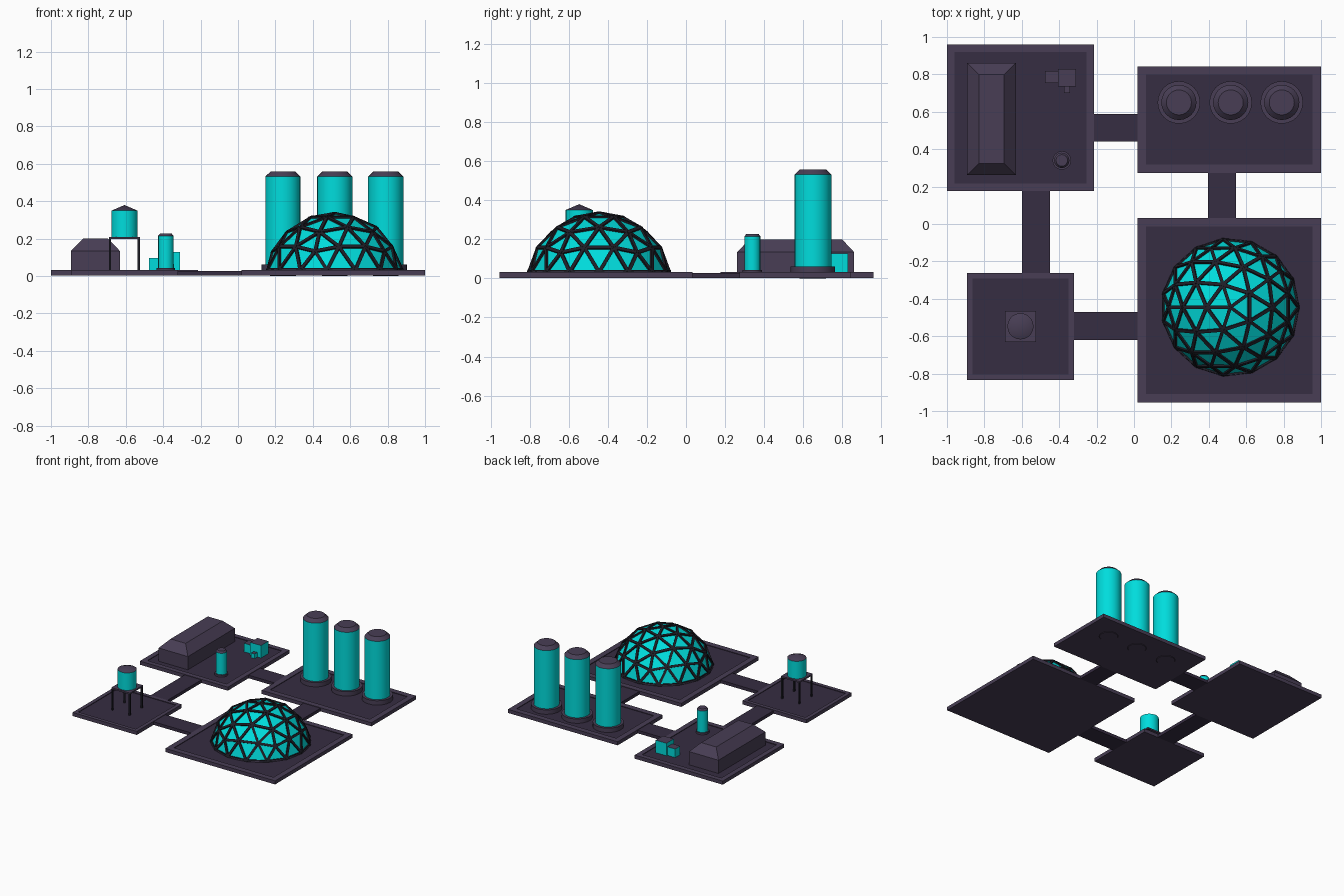
import bpy, bmesh, math
from mathutils import Vector, Matrix

if "Cube" in bpy.data.objects:
    bpy.data.objects.remove(bpy.data.objects["Cube"])


def material(name, rgb):
    m = bpy.data.materials.new(name)
    m.diffuse_color = (*rgb, 1)
    m.use_nodes = True
    m.node_tree.nodes["Principled BSDF"].inputs["Base Color"].default_value = m.diffuse_color
    return m


CYAN = material("cyan", (0.0, 0.72, 0.72))
TRIM = material("trim", (0.065, 0.048, 0.09))
DARK = material("dark", (0.037, 0.026, 0.054))
STRUT = material("strut", (0.013, 0.013, 0.02))


def finish(name, bm, mats, smooth=False):
    bmesh.ops.recalc_face_normals(bm, faces=bm.faces)
    me = bpy.data.meshes.new(name)
    bm.to_mesh(me)
    bm.free()
    for m in mats:
        me.materials.append(m)
    ob = bpy.data.objects.new(name, me)
    bpy.context.collection.objects.link(ob)
    if smooth:
        bpy.ops.object.select_all(action='DESELECT')
        ob.select_set(True)
        bpy.context.view_layer.objects.active = ob
        bpy.ops.object.shade_smooth_by_angle(angle=math.radians(31))
    return ob


def add_box(bm, x0, x1, y0, y1, z0, z1):
    m = Matrix.Translation(((x0 + x1) / 2, (y0 + y1) / 2, (z0 + z1) / 2)) \
        @ Matrix.Diagonal((x1 - x0, y1 - y0, z1 - z0, 1))
    return bmesh.ops.create_cube(bm, size=1, matrix=m)["verts"]


def top_face(bm):
    return max(bm.faces, key=lambda f: f.calc_center_median().z)


def box(name, dims, mat, top=None):
    bm = bmesh.new()
    add_box(bm, *dims)
    if top:
        top_face(bm).material_index = 1
    return finish(name, bm, [mat, top or mat])


def lathe(name, cx, cy, profile, mats, bands, n):
    """Closed solid from (radius, z) points; bands = material index per segment."""
    bm = bmesh.new()
    rings = []
    for r, z in profile:
        if r == 0:
            rings.append([bm.verts.new((cx, cy, z))] * n)
        else:
            rings.append([bm.verts.new((cx + r * math.cos(2 * math.pi * i / n),
                                        cy + r * math.sin(2 * math.pi * i / n), z))
                          for i in range(n)])
    for lo, hi, mi in zip(rings, rings[1:], bands):
        for i in range(n):
            j = (i + 1) % n
            loop = dict.fromkeys((lo[i], lo[j], hi[j], hi[i]))
            bm.faces.new(list(loop)).material_index = mi
    for ring, mi in ((rings[0], bands[0]), (rings[-1], bands[-1])):
        if ring[0] is not ring[1]:
            bm.faces.new(ring).material_index = mi
    return finish(name, bm, mats, True)


# Ground pads with raised rims
Z0, TOP, FLOOR = 0.003, 0.032, 0.027
for name, x0, x1, y0, y1, rim in (
        ("storage_pad", -1.0, -0.214, 0.176, 0.96, 0.04),
        ("silo_pad", 0.02, 1.0, 0.273, 0.843, 0.045),
        ("dome_pad", 0.02, 1.0, -0.955, 0.032, 0.045),
        ("tower_pad", -0.893, -0.32, -0.834, -0.262, 0.03)):
    bm = bmesh.new()
    add_box(bm, x0, x1, y0, y1, Z0, TOP)
    face = top_face(bm)
    bmesh.ops.inset_region(bm, faces=[face], thickness=rim, use_even_offset=True)
    face.material_index = 1
    ext = bmesh.ops.extrude_face_region(bm, geom=[face])
    bmesh.ops.delete(bm, geom=[face], context='FACES_ONLY')
    for v in ext["geom"]:
        if isinstance(v, bmesh.types.BMVert):
            v.co.z = FLOOR
    finish(name, bm, [TRIM, DARK])

# Walkways joining the pads
for name, x0, x1, y0, y1 in (
        ("back_walkway", -0.214, 0.02, 0.44, 0.588),
        ("left_walkway", -0.6, -0.45, -0.262, 0.176),
        ("front_walkway", -0.32, 0.02, -0.62, -0.47),
        ("right_walkway", 0.395, 0.545, 0.032, 0.273)):
    box(name, (x0, x1, y0, y1, Z0, 0.028), DARK)

# Three silos with collars
for i, x in enumerate((0.24, 0.517, 0.79)):
    lathe(f"silo_{i + 1}", x, 0.65,
          [(0.067, 0), (0.094, 0.026), (0.094, 0.532), (0.067, 0.558)],
          [CYAN, TRIM], [1, 0, 1], 24)
    lathe(f"silo_collar_{i + 1}", x, 0.65, [(0.114, 0.02), (0.114, 0.062)], [TRIM], [0], 24)

# Geodesic dome: icosahedron split in three per edge, upper part kept
DX, DY, DZ, R = 0.515, -0.445, -0.033, 0.367
ico = bmesh.new()
bmesh.ops.create_icosphere(ico, subdivisions=1, radius=1,
                           matrix=Matrix.Rotation(math.pi, 4, 'Z'))
dome = bmesh.new()
for f in ico.faces:
    a, b, c = (v.co for v in f.verts)
    g = {(i, j): dome.verts.new((a + (b - a) * i / 3 + (c - a) * j / 3).normalized())
         for i in range(4) for j in range(4 - i)}
    for i in range(3):
        for j in range(3 - i):
            dome.faces.new((g[i, j], g[i + 1, j], g[i, j + 1]))
            if i + j < 2:
                dome.faces.new((g[i + 1, j], g[i + 1, j + 1], g[i, j + 1]))
ico.free()
bmesh.ops.remove_doubles(dome, verts=dome.verts, dist=1e-4)
bmesh.ops.delete(dome, geom=[v for v in dome.verts if v.co.z < 0.05], context='VERTS')
centre = Vector((DX, DY, DZ))
for v in dome.verts:
    v.co = v.co * R + centre
    if v.co.z < 0.05:
        v.co.z = 0.032

# Dome struts, one beam along every panel edge
struts = bmesh.new()
for e in dome.edges:
    p, q = (v.co for v in e.verts)
    mid = (p + q) / 2
    along = (q - p).normalized()
    side = along.cross(mid - centre).normalized()
    out = side.cross(along)
    rot = Matrix((along, side, out)).transposed().to_4x4()
    bmesh.ops.create_cube(struts, size=1, matrix=Matrix.Translation(mid) @ rot
                          @ Matrix.Diagonal(((q - p).length + 0.006, 0.018, 0.018, 1)))
finish("dome_struts", struts, [STRUT])
finish("dome_panels", dome, [CYAN])
lathe("dome_base", DX, DY, [(0.366, 0.02), (0.366, 0.036)], [TRIM], [0], 40)

# Storage hall with hipped roof
box("hall_walls", (-0.893, -0.631, 0.262, 0.861, 0.02, 0.134), TRIM)
bm = bmesh.new()
for v in add_box(bm, -0.893, -0.631, 0.262, 0.861, 0.134, 0.2):
    if v.co.z > 0.17:
        v.co.x += math.copysign(0.064, -0.762 - v.co.x)
        v.co.y += math.copysign(0.062, 0.5615 - v.co.y)
finish("hall_roof", bm, [TRIM])

# Small tank on the storage pad
lathe("small_tank", -0.386, 0.34, [(0.041, 0.02), (0.041, 0.215), (0.031, 0.228)],
      [CYAN, TRIM], [0, 1], 16)
lathe("small_tank_collar", -0.386, 0.34, [(0.05, 0.02), (0.05, 0.042)], [TRIM], [0], 16)

# Cluster of crates
box("large_crate", (-0.406, -0.31, 0.736, 0.829, 0.02, 0.128), CYAN, TRIM)
box("medium_crate", (-0.476, -0.406, 0.754, 0.818, 0.02, 0.096), CYAN, TRIM)
box("small_crate", (-0.374, -0.342, 0.701, 0.736, 0.02, 0.064), CYAN, TRIM)

# Water tower: legs, platform, tank with cone roof
TX, TY = -0.607, -0.547
for i, (sx, sy) in enumerate(((-1, -1), (1, -1), (1, 1), (-1, 1))):
    x, y = TX + sx * 0.077, TY + sy * 0.077
    box(f"tower_leg_{i + 1}", (x - 0.006, x + 0.006, y - 0.006, y + 0.006, 0.02, 0.2), STRUT)
box("tower_platform", (TX - 0.083, TX + 0.083, TY - 0.083, TY + 0.083, 0.197, 0.209), TRIM)
lathe("tower_tank", TX, TY, [(0.07, 0.205), (0.07, 0.35), (0, 0.38)], [CYAN, TRIM], [0, 1], 20)
